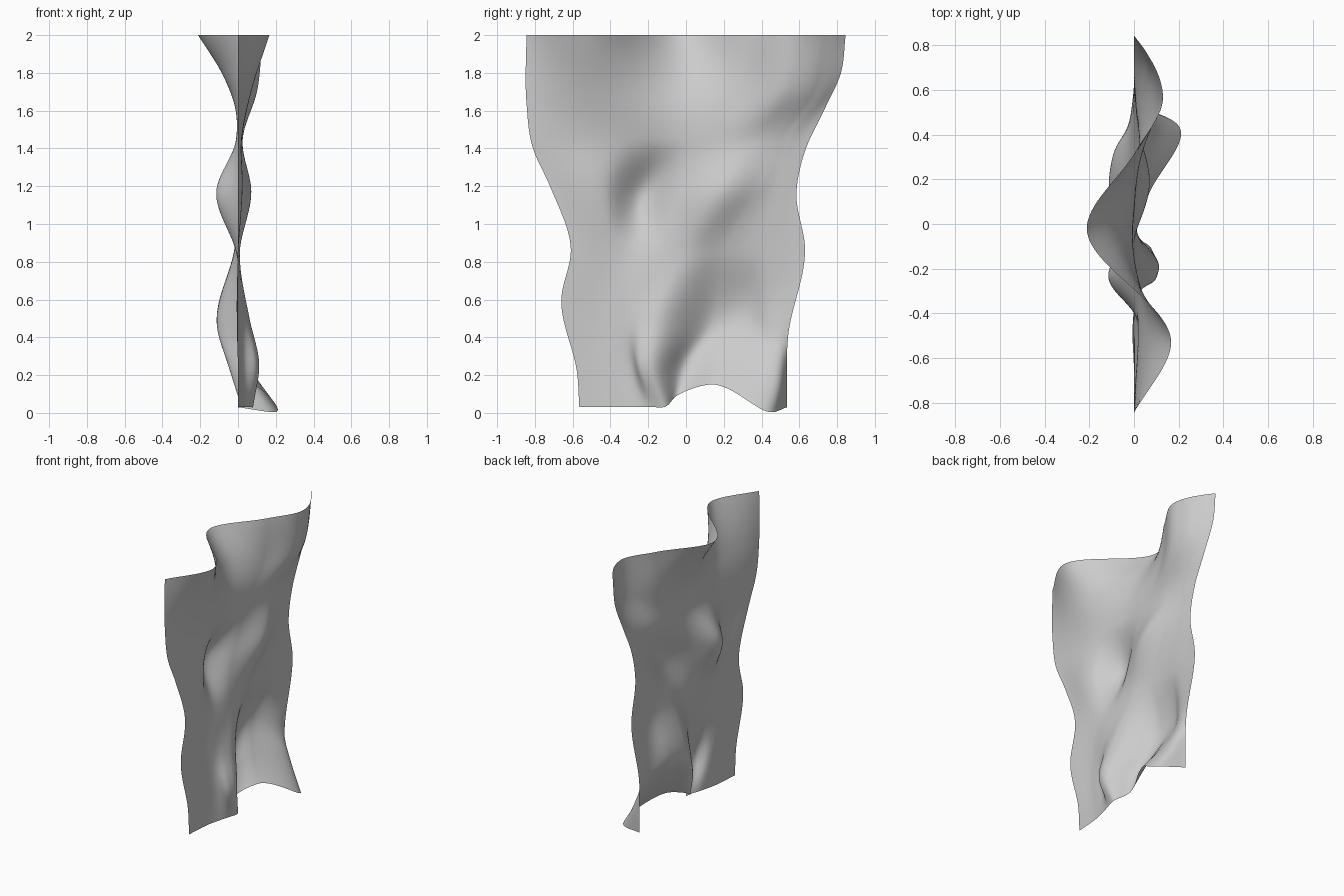
import bpy
import bmesh
from mathutils import Vector

ROWS, COLUMNS, TOP = 100, 110, 2.0

default_cube = bpy.data.objects.get("Cube")
if default_cube:
    bpy.data.objects.remove(default_cube, do_unlink=True)


def spline(keys, values, at):
    """Smooth curve through values placed at unevenly spaced keys."""
    last = len(keys) - 1

    def slope(i):
        if i == 0 or i == last:
            a, b = (0, 1) if i == 0 else (last - 1, last)
            return (values[b] - values[a]) / (keys[b] - keys[a])
        before, after = keys[i] - keys[i - 1], keys[i + 1] - keys[i]
        rise_in = (values[i] - values[i - 1]) / before
        rise_out = (values[i + 1] - values[i]) / after
        return (rise_in * after + rise_out * before) / (before + after)

    i = 0
    while i < last - 1 and at > keys[i + 1]:
        i += 1
    span = keys[i + 1] - keys[i]
    t = (at - keys[i]) / span
    ease = t * t * (3 - 2 * t)
    return (values[i] * (1 - ease) + values[i + 1] * ease
            + slope(i) * (span * t * (1 - t) ** 2)
            - slope(i + 1) * (span * t * t * (1 - t)))


def guide(*points):
    """Fold line running up the cloth, given as (height, y, depth)."""
    heights = [p[0] for p in points]
    places = [Vector((p[2], p[1], 0)) for p in points]
    line = []
    for row in range(ROWS + 1):
        z = heights[0] + (TOP - heights[0]) * row / ROWS
        point = spline(heights, places, z)
        point.z = z
        line.append(point)
    return line


# Free side edges of the cloth
front_edge = guide((.03, -.565, 0), (.2, -.575, 0), (.6, -.66, 0), (.87, -.61, 0),
                   (1.2, -.72, 0), (1.4, -.81, 0), (1.65, -.845, 0), (TOP, -.845, 0))
back_edge = guide((.03, .535, 0), (.4, .54, 0), (.87, .63, 0), (1.17, .585, 0),
                  (1.4, .635, 0), (1.6, .73, 0), (1.8, .82, 0), (TOP, .845, 0))

# Ridges, valleys and slopes between them
front_ridge = guide((.03, -.35, .02), (.4, -.42, 0), (.85, -.4, 0), (1.2, -.43, .015),
                    (1.45, -.42, .02), (1.7, -.49, .07), (TOP, -.55, .165))
front_valley = guide((.03, -.23, .05), (.4, -.3, .03), (.85, -.25, -.01), (1.17, -.23, -.115),
                     (1.45, -.1, -.01), (1.6, 0, -.012), (1.8, .03, -.085), (TOP, 0, -.21))
inner_slope = guide((.03, -.165, .07), (.25, -.25, .095), (.5, -.23, .05), (.85, -.12, .002),
                    (1.17, -.04, -.01), (1.45, .1, .005), (1.7, .27, .01), (TOP, .33, .01))
main_ridge = guide((.03, -.12, .08), (.25, -.21, .11), (.5, -.18, .06), (.85, 0, .01),
                   (1.17, .18, .07), (1.45, .36, .025), (1.7, .53, .1), (TOP, .57, .13))
back_valley = guide((.09, -.05, 0), (.25, 0, -.05), (.45, .13, -.11), (.85, .2, -.02),
                    (1.17, .38, .025), (1.45, .48, .02), (1.7, .66, .07), (TOP, .72, .085))
hem_arch = guide((.15, .13, .065), (.3, .2, -.02), (.45, .28, -.085), (.85, .38, -.015),
                 (1.17, .46, .01), (1.45, .53, .015), (1.7, .69, .055), (TOP, .745, .07))
hem_lobe = guide((.005, .44, .2), (.15, .495, .09), (.3, .505, .03), (.5, .48, -.01),
                 (.85, .52, -.005), (1.17, .53, .005), (1.45, .575, .01),
                 (1.7, .72, .04), (TOP, .77, .055))

guides = [front_edge, front_ridge, front_valley, inner_slope, main_ridge,
          back_valley, hem_arch, hem_lobe, back_edge]

# Loft a sheet across the guides, one horizontal run at a time
bm = bmesh.new()
grid = []
for row in range(ROWS + 1):
    points = [line[row] for line in guides]
    keys = [0.0]
    for a, b in zip(points, points[1:]):
        keys.append(keys[-1] + (b - a).length)
    grid.append([bm.verts.new(spline(keys, points, keys[-1] * c / COLUMNS))
                 for c in range(COLUMNS + 1)])
for low, high in zip(grid, grid[1:]):
    for c in range(COLUMNS):
        bm.faces.new((low[c], low[c + 1], high[c + 1], high[c]))

mesh = bpy.data.meshes.new("hanging_cloth")
bm.to_mesh(mesh)
bm.free()
for face in mesh.polygons:
    face.use_smooth = True
cloth = bpy.data.objects.new("hanging_cloth", mesh)
bpy.context.collection.objects.link(cloth)

# Plain grey fabric
grey = bpy.data.materials.new("light_grey_fabric")
grey.use_nodes = True
colour = (.6, .6, .6, 1)
grey.diffuse_color = colour
grey.node_tree.nodes["Principled BSDF"].inputs["Base Color"].default_value = colour
mesh.materials.append(grey)
